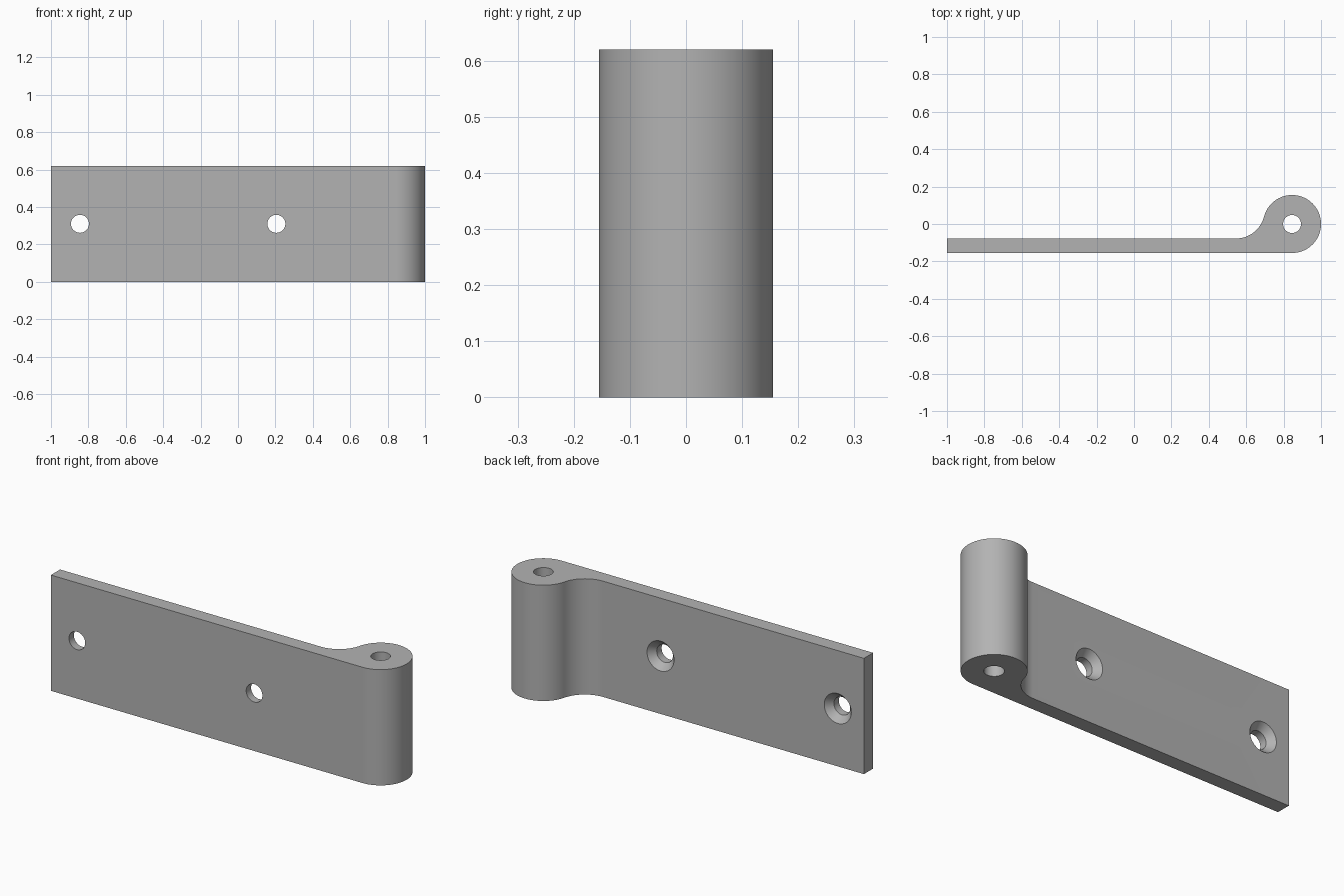
import bpy
import bmesh
from math import pi, cos, sin, sqrt, atan2
from mathutils import Matrix

cube = bpy.data.objects.get("Cube")
if cube:
    bpy.data.objects.remove(cube, do_unlink=True)

HEIGHT = 0.62
R = 0.155                    # barrel and fillet radius
BARREL_X = 1 - R
PLATE_BACK = -R / 2
HOLE_R, SINK_R, SINK_DEPTH = 0.048, 0.08, 0.036

steel = bpy.data.materials.new("grey steel")
steel.use_nodes = True
colour = (0.45, 0.45, 0.45, 1)
steel.diffuse_color = colour
steel.node_tree.nodes["Principled BSDF"].inputs["Base Color"].default_value = colour


def make_object(name, bm):
    bmesh.ops.recalc_face_normals(bm, faces=bm.faces)
    mesh = bpy.data.meshes.new(name)
    bm.to_mesh(mesh)
    bm.free()
    mesh.materials.append(steel)
    obj = bpy.data.objects.new(name, mesh)
    bpy.context.collection.objects.link(obj)
    return obj


def arc(cx, cy, start, end, steps):
    angles = [start + (end - start) * i / steps for i in range(steps + 1)]
    return [(cx + R * cos(a), cy + R * sin(a)) for a in angles]


def lathe(name, profile, matrix):
    """Closed solid of revolution from (radius, height) pairs."""
    bm = bmesh.new()
    n = 48
    rings = [[bm.verts.new((r * cos(2 * pi * i / n), r * sin(2 * pi * i / n), h))
              for i in range(n)] for r, h in profile]
    for a, b in zip(rings, rings[1:]):
        for i in range(n):
            j = (i + 1) % n
            bm.faces.new((a[i], a[j], b[j], b[i]))
    bm.faces.new(rings[0])
    bm.faces.new(rings[-1])
    bm.transform(matrix)
    return make_object(name, bm)


# Hinge leaf: flat plate flowing through a fillet into the round barrel
fillet_y = PLATE_BACK + R
fillet_x = BARREL_X - sqrt((2 * R) ** 2 - fillet_y ** 2)
meet = atan2(fillet_y, fillet_x - BARREL_X)
outline = [(-1, -R)]
outline += arc(BARREL_X, 0, -pi / 2, meet, 64)
outline += arc(fillet_x, fillet_y, meet - pi, -pi / 2, 24)[1:]
outline += [(-1, PLATE_BACK)]

bm = bmesh.new()
base = bm.faces.new([bm.verts.new((x, y, 0)) for x, y in outline])
top = bmesh.ops.extrude_face_region(bm, geom=[base], use_keep_orig=True)["geom"]
bmesh.ops.translate(bm, vec=(0, 0, HEIGHT),
                    verts=[v for v in top if isinstance(v, bmesh.types.BMVert)])
leaf = make_object("hinge_leaf", bm)

# Pin bore and two screw holes countersunk from the back
cutters = [lathe("pin_bore_cutter", [(HOLE_R, -0.1), (HOLE_R, HEIGHT + 0.1)],
                 Matrix.Translation((BARREL_X, 0, 0)))]
slope = (SINK_R - HOLE_R) / SINK_DEPTH
screw = [(HOLE_R, -0.2), (HOLE_R, -SINK_DEPTH), (SINK_R + 0.02 * slope, 0.02)]
for name, x in (("outer_screw_cutter", -BARREL_X), ("inner_screw_cutter", 0.205)):
    place = Matrix.Translation((x, PLATE_BACK, HEIGHT / 2)) @ Matrix.Rotation(-pi / 2, 4, "X")
    cutters.append(lathe(name, screw, place))

bpy.ops.object.select_all(action="DESELECT")
leaf.select_set(True)
bpy.context.view_layer.objects.active = leaf
for cutter in cutters:
    cutter.hide_render = True
    mod = leaf.modifiers.new(cutter.name, "BOOLEAN")
    mod.operation = "DIFFERENCE"
    mod.solver = "EXACT"
    mod.object = cutter
    bpy.ops.object.modifier_apply(modifier=mod.name)
    bpy.data.objects.remove(cutter, do_unlink=True)

bpy.ops.object.shade_smooth_by_angle(angle=pi / 6)
